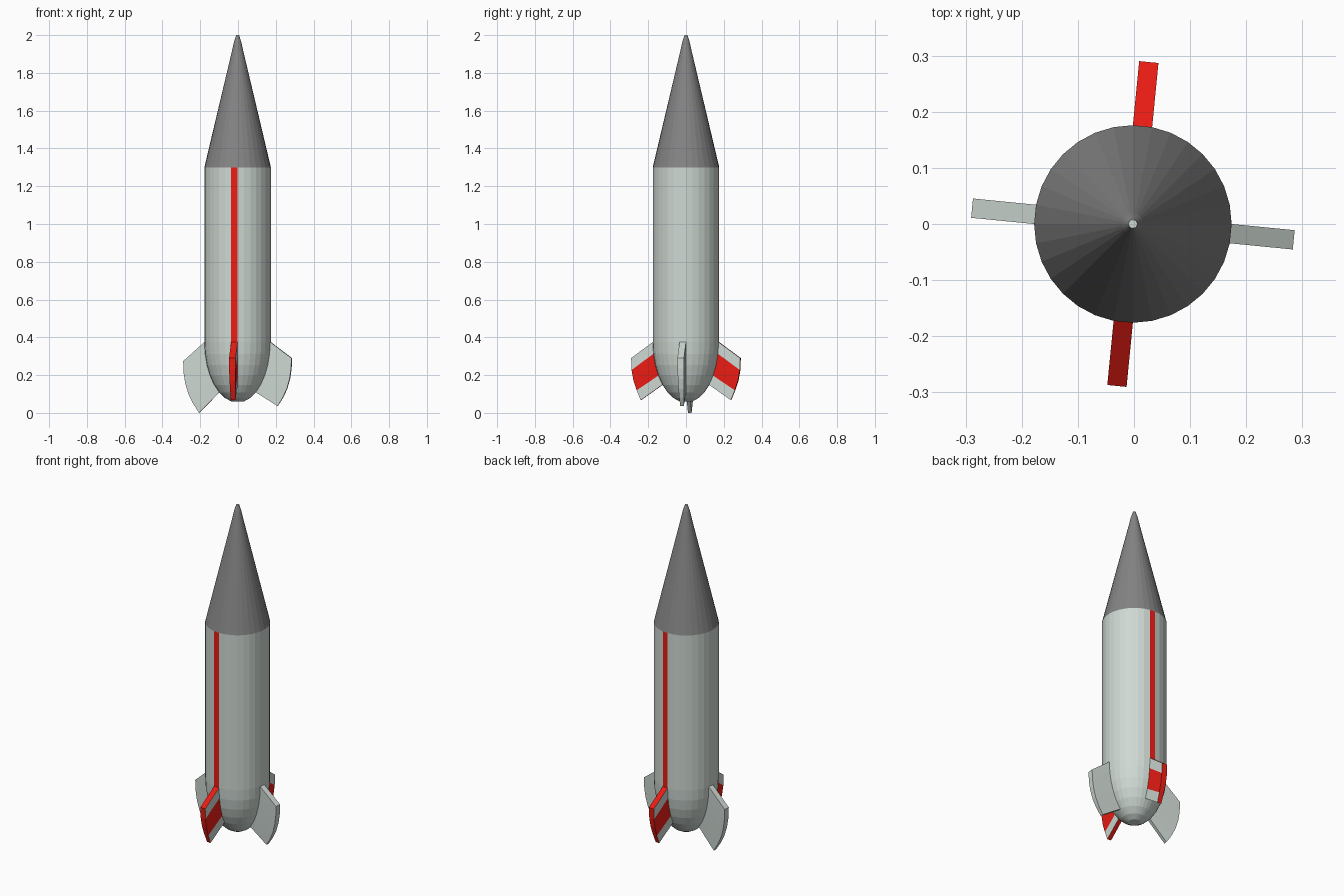
import bpy, bmesh
from math import sin, cos, tan, radians, pi

if "Cube" in bpy.data.objects:
    bpy.data.objects.remove(bpy.data.objects["Cube"])

SIDES = 32
STEP = 2 * pi / SIDES
R, TAIL_Z, TAIL_H = 0.176, 0.375, 0.32
CX = -0.002


def material(name, rgb):
    m = bpy.data.materials.new(name)
    m.diffuse_color = (*rgb, 1)
    m.use_nodes = True
    m.node_tree.nodes["Principled BSDF"].inputs["Base Color"].default_value = m.diffuse_color
    return m


PALE = material("pale_paint", (0.62, 0.69, 0.65))
DARK = material("dark_paint", (0.23, 0.23, 0.23))
RED = material("red_paint", (0.83, 0.012, 0.007))


def finish(name, bm, mats):
    bmesh.ops.recalc_face_normals(bm, faces=bm.faces)
    mesh = bpy.data.meshes.new(name)
    bm.to_mesh(mesh)
    bm.free()
    for m in mats:
        mesh.materials.append(m)
    obj = bpy.data.objects.new(name, mesh)
    obj.location.x = CX
    bpy.context.collection.objects.link(obj)


def tail(i):
    """Radius and height of ring i on the rounded tail."""
    a = i * STEP
    return R * cos(a), TAIL_Z - TAIL_H * sin(a)


def lathe(name, profile, mats, paint):
    """Spin (radius, z) points; paint(row, column) picks the material slot."""
    bm = bmesh.new()
    rings = [[bm.verts.new((r * cos(i * STEP), r * sin(i * STEP), z))
              for i in range(SIDES)] for r, z in profile]
    for row, (a, b) in enumerate(zip(rings, rings[1:])):
        for i in range(SIDES):
            j = (i + 1) % SIDES
            bm.faces.new((a[i], a[j], b[j], b[i])).material_index = paint(row, i)
    for cap in (rings[0], rings[-1]):
        bm.faces.new(cap)
    finish(name, bm, mats)


def fin(name, angle, outer, banded):
    """Fin swept off one column of hull facets, one row per tail ring."""
    bm = bmesh.new()
    c, s = cos(angle), sin(angle)
    rows = []
    for i, (ro, zo) in enumerate(outer):
        ri, zi = tail(i)
        half = ri * sin(STEP / 2)
        ri *= cos(STEP / 2)
        rows.append([bm.verts.new((r * c - w * s, r * s + w * c, z))
                     for r, w, z in ((ri, -half, zi), (ro, -half, zo),
                                     (ro, half, zo), (ri, half, zi))])
    edge = 1 if banded else 0
    for k, (a, b) in enumerate(zip(rows, rows[1:])):
        side = 1 if banded and 1 <= k <= 2 else 0
        for i, slot in enumerate((side, edge, side, 0)):
            j = (i + 1) % 4
            bm.faces.new((a[i], a[j], b[j], b[i])).material_index = slot
    for cap in (rows[0], rows[-1]):
        bm.faces.new(cap).material_index = edge
    finish(name, bm, [PALE, RED])


# Hull: rounded tail and straight tube with a red stripe front and back
hull = [tail(i) for i in range(7, -1, -1)] + [(R, 1.30)]
lathe("hull", hull, [PALE, RED],
      lambda row, col: 1 if row == 7 and col in (7, 23) else 0)

# Nose cone with a slightly rounded tip, and its small pale end cap
lathe("nose_cone", [(R, 1.30), (0.029, 1.92), (0.019, 1.965), (0.008, 1.999)],
      [DARK], lambda row, col: 0)
lathe("nose_tip", [(0.008, 1.998), (0.0075, 2.0)], [PALE], lambda row, col: 0)

# Fins: (radius, z) of the outer edge, top to bottom
BANDED = [(0.290, 0.290), (0.288, 0.227), (0.278, 0.172), (0.261, 0.120), (0.240, 0.067)]
RIGHT = [(0.288, 0.290), (0.286, 0.235), (0.278, 0.180), (0.263, 0.127),
         (0.241, 0.080), (0.213, 0.036)]
LEFT = [(0.288, 0.274), (0.286, 0.213), (0.277, 0.155), (0.260, 0.099),
        (0.235, 0.048), (0.204, 0.0)]
for name, deg, outer, banded in (("right_fin", 0, RIGHT, False),
                                 ("back_fin", 90, BANDED, True),
                                 ("left_fin", 180, LEFT, False),
                                 ("front_fin", 270, BANDED, True)):
    fin(name, radians(deg) - STEP / 2, outer, banded)
